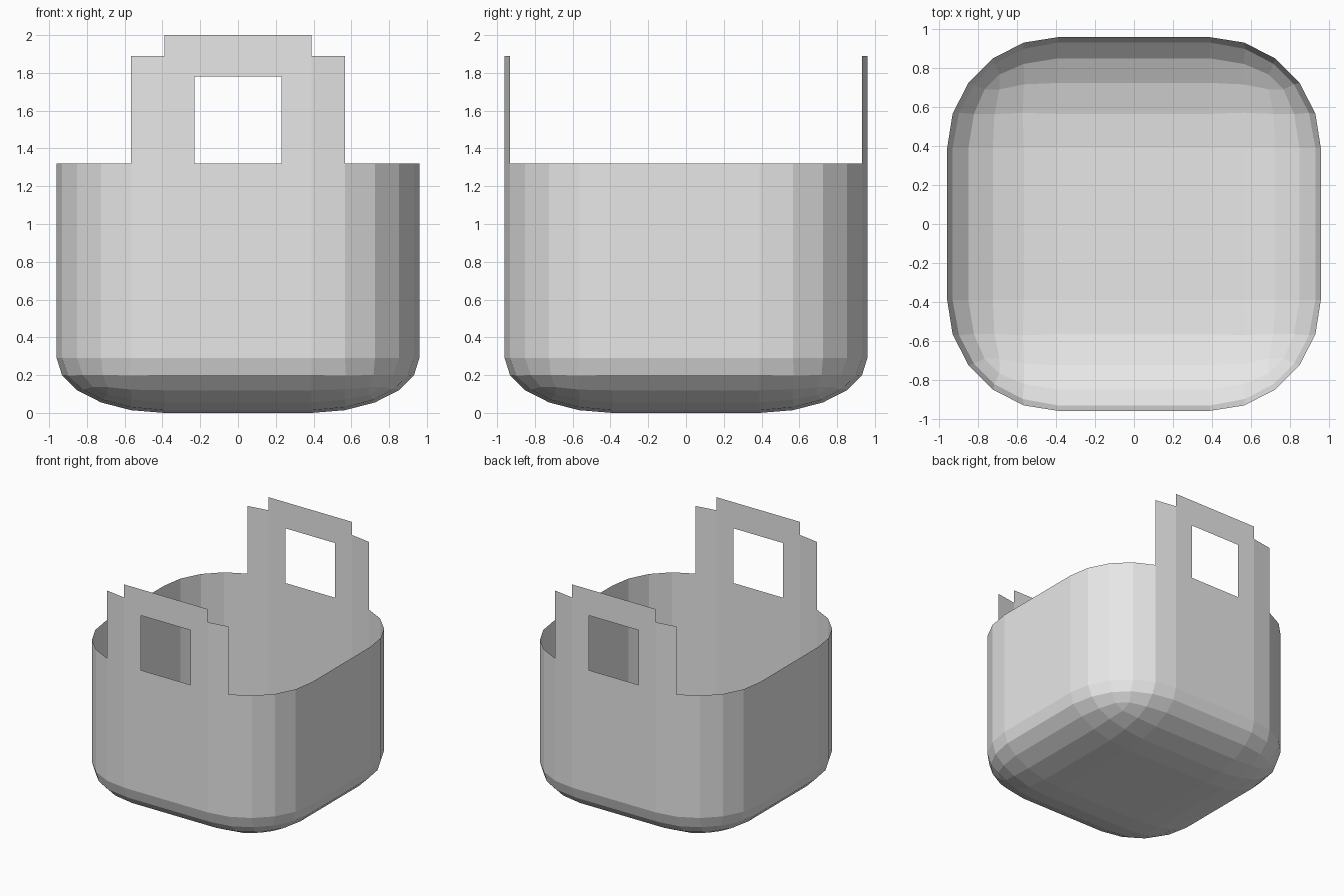
import bpy, bmesh, math

cube = bpy.data.objects.get("Cube")
if cube:
    bpy.data.objects.remove(cube, do_unlink=True)

HALF, RADIUS, STEPS = 0.96, 0.57, 5
FLAT = HALF - RADIUS               # half width of each flat side
RIM, BASE = 1.32, 0.29             # top of the wall, top of the rounded base

grey = bpy.data.materials.new("light_grey")
grey.use_nodes = True
colour = (0.8, 0.8, 0.8, 1)
grey.diffuse_color = colour
grey.node_tree.nodes["Principled BSDF"].inputs["Base Color"].default_value = colour


def finish(bm, name):
    mesh = bpy.data.meshes.new(name)
    bm.to_mesh(mesh)
    bm.free()
    mesh.materials.append(grey)
    obj = bpy.data.objects.new(name, mesh)
    bpy.context.collection.objects.link(obj)
    return obj


# Basket shell: rounded cube, opened at the top, with a flattened base curve
bm = bmesh.new()
bmesh.ops.create_cube(bm, size=2 * HALF)
bmesh.ops.bevel(bm, geom=bm.edges[:], offset=RADIUS, offset_type='OFFSET',
                segments=STEPS, profile=0.5, affect='EDGES')
bmesh.ops.delete(bm, geom=[v for v in bm.verts if v.co.z > FLAT + 0.01],
                 context='VERTS')
for v in bm.verts:
    if v.co.z > 0:
        v.co.z = RIM
    else:
        v.co.z = (v.co.z + HALF) * BASE / RADIUS
finish(bm, "basket_shell")

# Handles: thin sheets rising from the front and back walls
turn = math.pi / 2 / STEPS
wing_x = FLAT + RADIUS * math.sin(turn)
wing_y = FLAT + RADIUS * math.cos(turn)
HOLE, HOLE_TOP, WING_TOP, TOP = 0.23, 1.78, 1.89, 2.0


def panel(bm, start, end, low, high, side):
    """Upright sheet between two plan points; side -1 is front, 1 is back."""
    (x0, y0), (x1, y1) = start, end
    corners = [(x0, y0, low), (x1, y1, low), (x1, y1, high), (x0, y0, high)]
    bm.faces.new([bm.verts.new((-side * x, side * y, z)) for x, y, z in corners])


for name, side in (("front_handle", -1), ("back_handle", 1)):
    bm = bmesh.new()
    # wings follow the first facet of the rounded corner
    panel(bm, (-wing_x, wing_y), (-FLAT, HALF), RIM, WING_TOP, side)
    panel(bm, (FLAT, HALF), (wing_x, wing_y), RIM, WING_TOP, side)
    # posts beside the grip hole
    panel(bm, (-FLAT, HALF), (-HOLE, HALF), RIM, HOLE_TOP, side)
    panel(bm, (HOLE, HALF), (FLAT, HALF), RIM, HOLE_TOP, side)
    # grip bar
    panel(bm, (-FLAT, HALF), (FLAT, HALF), HOLE_TOP, TOP, side)
    bmesh.ops.remove_doubles(bm, verts=bm.verts[:], dist=0.001)
    finish(bm, name)
